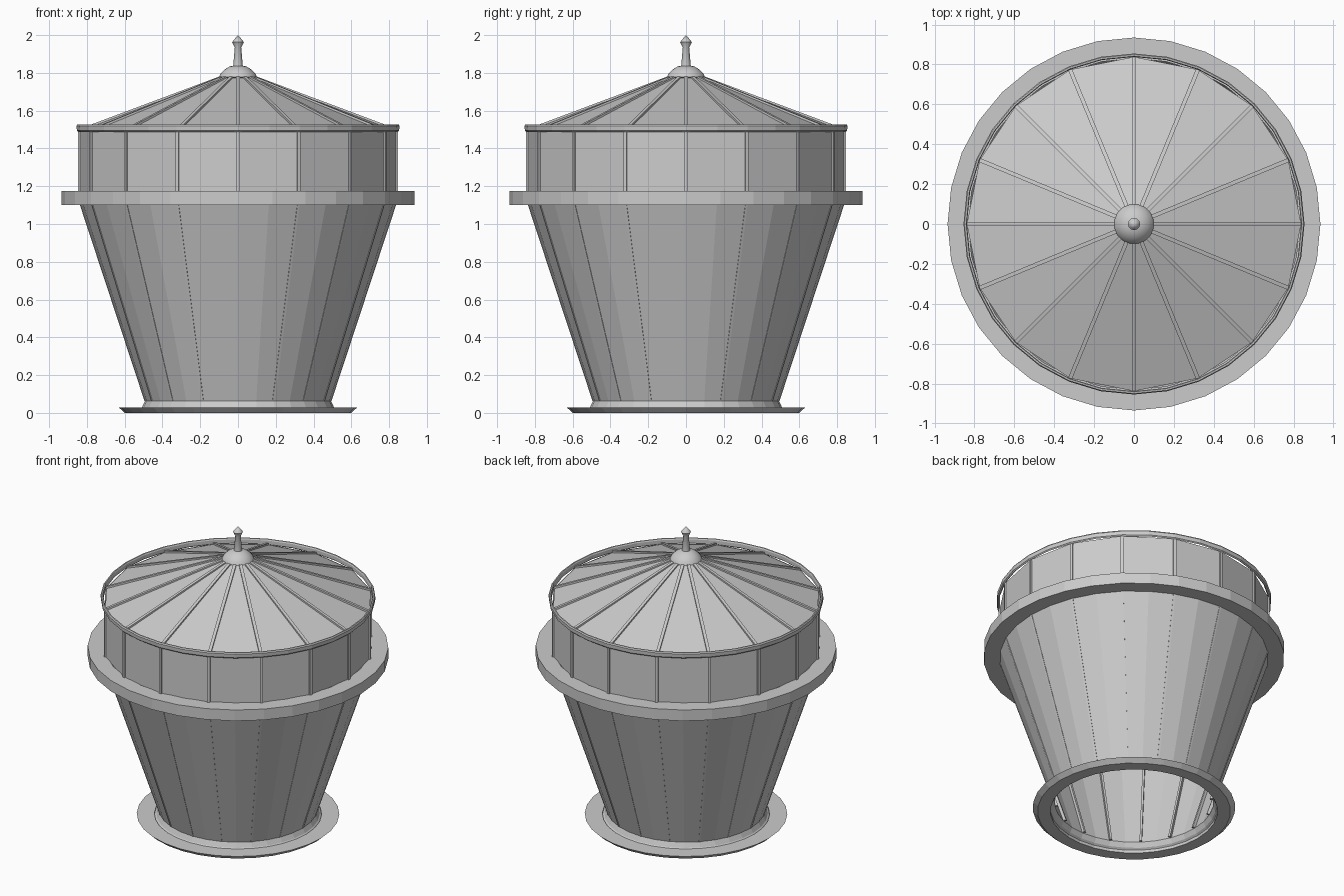
import bpy, bmesh
from math import sin, cos, pi
from mathutils import Vector

if "Cube" in bpy.data.objects:
    bpy.data.objects.remove(bpy.data.objects["Cube"])


def finish(name, bm):
    bmesh.ops.remove_doubles(bm, verts=bm.verts, dist=1e-5)
    bmesh.ops.recalc_face_normals(bm, faces=bm.faces)
    mesh = bpy.data.meshes.new(name)
    bm.to_mesh(mesh)
    bm.free()
    obj = bpy.data.objects.new(name, mesh)
    bpy.context.collection.objects.link(obj)
    return obj


def lathe(name, profile, sides, closed=False):
    """Spin an (r, z) profile round the z axis."""
    bm = bmesh.new()
    rings = []
    for r, z in profile:
        if r == 0:
            rings.append([bm.verts.new((0, 0, z))] * sides)
        else:
            rings.append([bm.verts.new((r * cos(2 * pi * i / sides), r * sin(2 * pi * i / sides), z))
                          for i in range(sides)])
    pairs = list(zip(rings, rings[1:]))
    if closed:
        pairs.append((rings[-1], rings[0]))
    for a, b in pairs:
        for i in range(sides):
            j = (i + 1) % sides
            quad = list(dict.fromkeys((a[i], a[j], b[j], b[i])))
            bm.faces.new(quad)
    return finish(name, bm)


def radial_bars(name, section, width, count=16):
    """Repeat a bar, given as an (r, z) outline of even width, round the axis."""
    bm = bmesh.new()
    for k in range(count):
        a = 2 * pi * k / count
        out, side = Vector((cos(a), sin(a), 0)), Vector((-sin(a), cos(a), 0))
        left, right = [[bm.verts.new(out * r + side * s + Vector((0, 0, z))) for r, z in section]
                       for s in (-width / 2, width / 2)]
        bm.faces.new(left)
        bm.faces.new(right[::-1])
        n = len(section)
        for i in range(n):
            j = (i + 1) % n
            bm.faces.new((left[i], right[i], right[j], left[j]))
    return finish(name, bm)


# Base flange and open tapered body
lathe("base_flange", [(0.52, 0.0), (0.60, 0.0), (0.63, 0.028), (0.52, 0.028)], 32, True)
lathe("tapered_body", [(0.52, 0.02), (0.508, 0.03), (0.493, 0.062), (0.835, 1.10)], 32)
radial_bars("body_ribs", [(0.495, 0.062), (0.837, 1.10), (0.815, 1.10), (0.473, 0.062)], 0.014)

# Ledge around the top of the body
lathe("ledge", [(0.83, 1.10), (0.935, 1.10), (0.935, 1.175), (0.83, 1.175)], 32, True)

# Sixteen flat wall panels with upright bars at the corners
lathe("wall_panels", [(0.838, 1.17), (0.838, 1.495)], 16)
radial_bars("wall_bars", [(0.826, 1.17), (0.846, 1.17), (0.846, 1.50), (0.826, 1.50)], 0.018)

# Round gutter ring at the eaves
lathe("eaves_ring", [(0.838, 1.495), (0.846, 1.488), (0.853, 1.495), (0.855, 1.52),
                     (0.850, 1.528), (0.842, 1.528), (0.838, 1.52)], 32, True)

# Sixteen-sided roof and its raised ribs
lathe("roof", [(0.838, 1.492), (0.0, 1.81)], 16)
radial_bars("roof_ribs", [(0.838, 1.484), (0.838, 1.504), (0.08, 1.788), (0.08, 1.768)], 0.02)

# Domed cap and finial
lathe("roof_cap", [(0.0, 1.768), (0.085, 1.768), (0.10, 1.778), (0.092, 1.797),
                   (0.07, 1.818), (0.045, 1.834), (0.0, 1.842)], 24)
lathe("finial", [(0.0, 1.83), (0.026, 1.83), (0.017, 1.935), (0.031, 1.963),
                 (0.022, 1.975), (0.0, 2.0)], 12)
for name in ("roof_cap", "finial"):
    obj = bpy.data.objects[name]
    bpy.ops.object.select_all(action='DESELECT')
    obj.select_set(True)
    bpy.context.view_layer.objects.active = obj
    bpy.ops.object.shade_smooth_by_angle(angle=0.6)
